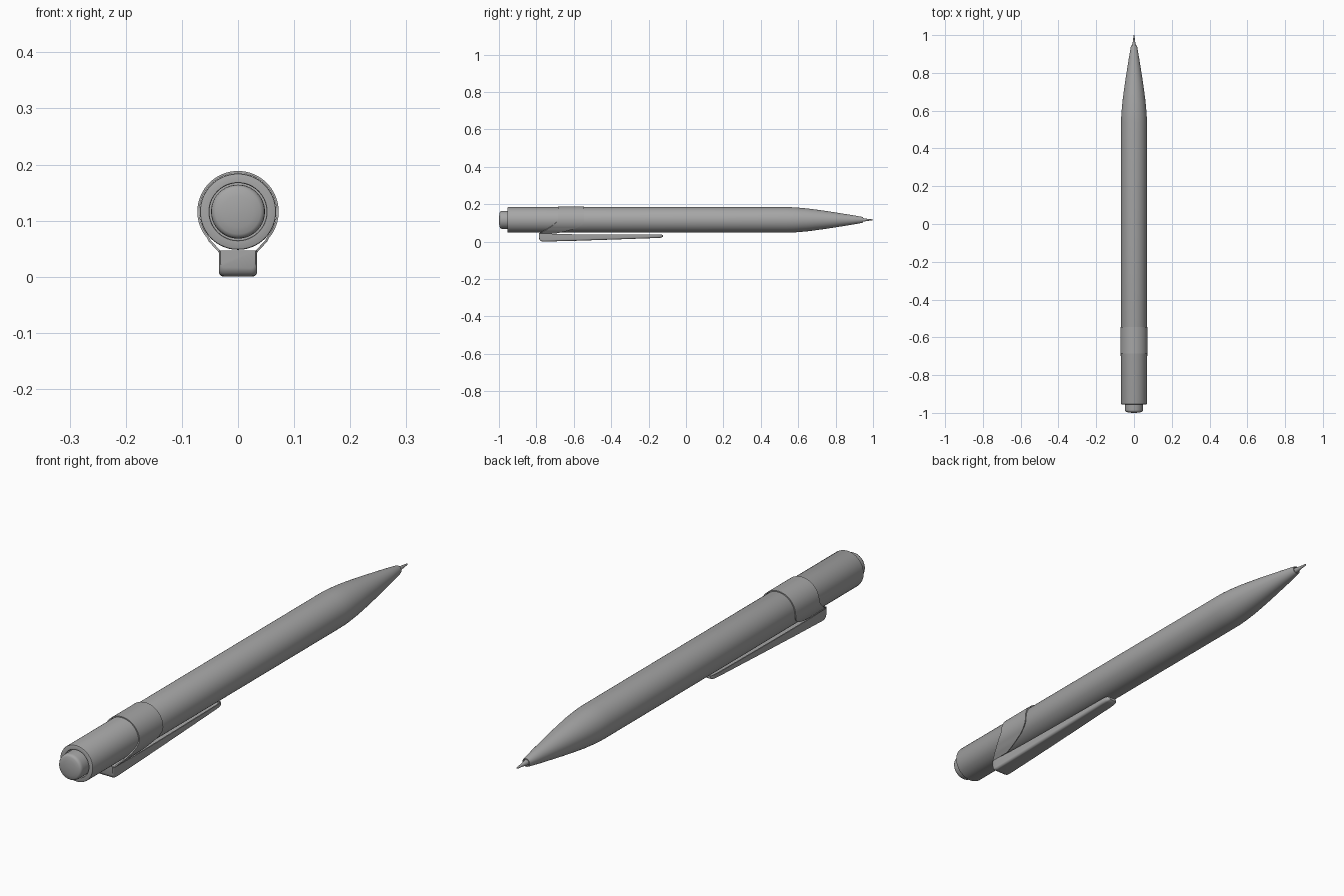
import bpy, bmesh, math

if "Cube" in bpy.data.objects:
    bpy.data.objects.remove(bpy.data.objects["Cube"])

CZ = 0.116      # height of the pen axis
SEG = 64

grey = bpy.data.materials.new("dark_grey")
grey.diffuse_color = (0.38, 0.38, 0.38, 1)
grey.use_nodes = True
grey.node_tree.nodes["Principled BSDF"].inputs["Base Color"].default_value = grey.diffuse_color


def make(name, rows, closed=False, caps=False, thickness=0.0, angle=30):
    """Skin rows of points into a surface, optionally a thin sheet."""
    bm = bmesh.new()
    grid = [[bm.verts.new(p) for p in row] for row in rows]
    n = len(rows[0])
    for a, b in zip(grid, grid[1:]):
        for i in range(n if closed else n - 1):
            j = (i + 1) % n
            bm.faces.new((a[i], a[j], b[j], b[i]))
    if caps:
        bm.faces.new(grid[0])
        bm.faces.new(grid[-1])
    bmesh.ops.recalc_face_normals(bm, faces=bm.faces)
    me = bpy.data.meshes.new(name)
    bm.to_mesh(me)
    bm.free()
    me.materials.append(grey)
    ob = bpy.data.objects.new(name, me)
    bpy.context.collection.objects.link(ob)
    bpy.ops.object.select_all(action='DESELECT')
    ob.select_set(True)
    bpy.context.view_layer.objects.active = ob
    if thickness:
        mod = ob.modifiers.new("sheet", 'SOLIDIFY')
        mod.thickness = thickness
        mod.offset = 0
        bpy.ops.object.modifier_apply(modifier=mod.name)
    bpy.ops.object.shade_smooth_by_angle(angle=math.radians(angle))
    return ob


def lathe(name, profile):
    """Turn a (y, radius) profile about the pen axis."""
    rows = []
    for y, r in profile:
        rows.append([(r * math.sin(2 * math.pi * i / SEG), y,
                      CZ + r * math.cos(2 * math.pi * i / SEG)) for i in range(SEG)])
    return make(name, rows, closed=True, caps=True)


# barrel with recessed rear end, tapered front and open tip
lathe("barrel", [(-0.92, 0.051), (-0.953, 0.051), (-0.955, 0.052), (-0.955, 0.065),
                 (-0.954, 0.067), (-0.951, 0.068), (0.54, 0.068), (0.57, 0.0675),
                 (0.60, 0.0655), (0.65, 0.061), (0.70, 0.0545), (0.76, 0.046),
                 (0.82, 0.0365), (0.88, 0.027), (0.94, 0.0165), (0.945, 0.015),
                 (0.945, 0.012), (0.93, 0.012)])

# push button with a softly domed end
lathe("push_button", [(-0.92, 0.048), (-0.983, 0.048), (-0.989, 0.047), (-0.993, 0.0445),
                      (-0.9955, 0.040), (-0.998, 0.028), (-0.9995, 0.015), (-1.0, 0.003)])

# conical writing point
lathe("writing_point", [(0.93, 0.0105), (0.948, 0.0095), (0.960, 0.007),
                        (0.975, 0.005), (0.996, 0.003), (1.0, 0.001)])

# clip band: ring over the barrel whose ends sweep back and down to the clip
R = 0.0705
path = [(-0.032, 0.044), (-0.038, 0.0505), (-0.044, 0.057), (-0.050, 0.0635)]
path += [(R * math.sin(math.radians(a)), CZ + R * math.cos(math.radians(a)))
         for a in range(-130, 131, 5)]
path += [(-x, z) for x, z in reversed(path[:4])]
rows = []
for k in range(9):
    row = []
    for x, z in path:
        t = min(max((CZ - z) / (CZ - 0.044), 0), 1)
        back, front = -0.685 - 0.098 * t ** 1.4, -0.545 - 0.155 * t ** 2.5
        row.append((x, back + (front - back) * k / 8, z))
    rows.append(row)
make("clip_band", rows, thickness=0.004)

# clip: long tapering folded channel, stations of (y, half width, bottom, top)
stations = [(-0.783, 0.030, 0.016, 0.047), (-0.780, 0.0315, 0.008, 0.046),
            (-0.772, 0.032, 0.003, 0.045), (-0.760, 0.032, 0.002, 0.044),
            (-0.700, 0.031, 0.0035, 0.041), (-0.600, 0.0295, 0.006, 0.039),
            (-0.400, 0.0265, 0.0125, 0.038), (-0.160, 0.023, 0.021, 0.038),
            (-0.140, 0.022, 0.022, 0.038), (-0.130, 0.019, 0.024, 0.037),
            (-0.125, 0.014, 0.027, 0.035)]
rows = []
for y, w, b, t in stations:
    c = min(0.007, (t - b) * 0.45)
    half = [(w, t), (w, b + c), (w - 0.08 * c, b + 0.6 * c), (w - 0.3 * c, b + 0.3 * c),
            (w - 0.6 * c, b + 0.08 * c), (w - c, b)]
    rows.append([(-x, y, z) for x, z in half] + [(x, y, z) for x, z in reversed(half)])
make("clip", rows, caps=True, thickness=0.004, angle=40)
